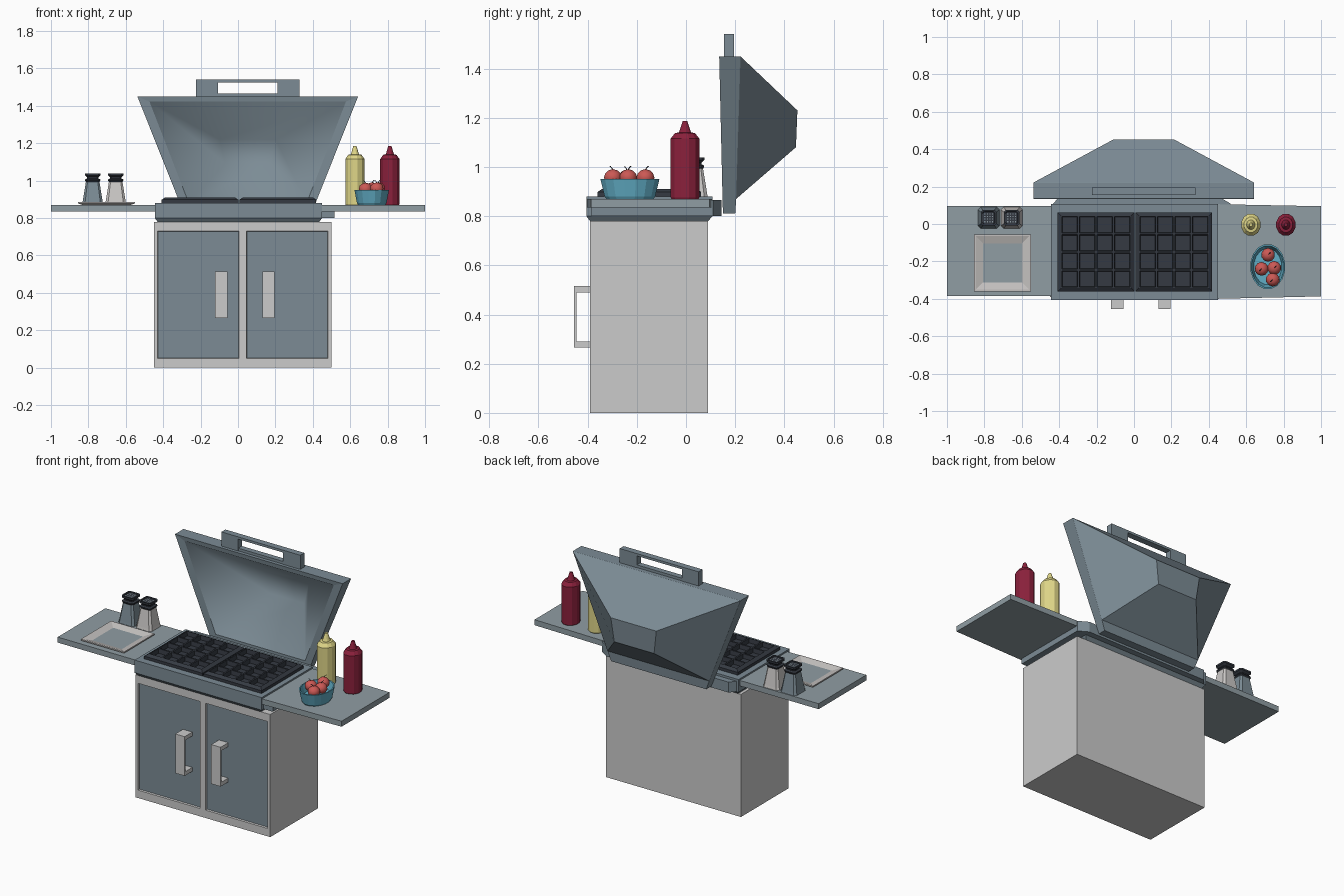
import bpy, bmesh
from math import cos, sin, pi

if "Cube" in bpy.data.objects:
    bpy.data.objects.remove(bpy.data.objects["Cube"])


def mat(name, r, g, b):
    m = bpy.data.materials.new(name)
    m.diffuse_color = (r, g, b, 1)
    m.use_nodes = True
    m.node_tree.nodes["Principled BSDF"].inputs["Base Color"].default_value = m.diffuse_color
    return m


SLATE = mat("slate", .2, .26, .30)
SHELF = mat("shelf_steel", .28, .34, .37)
DARK = mat("cast_iron", .035, .042, .055)
RED = mat("red", .26, .015, .045)
YELLOW = mat("yellow", .75, .68, .25)
TEAL = mat("teal", .12, .42, .56)
TOMATO = mat("tomato_red", .6, .1, .09)


def finish(name, bm, *mats):
    bmesh.ops.recalc_face_normals(bm, faces=bm.faces)
    me = bpy.data.meshes.new(name)
    bm.to_mesh(me)
    bm.free()
    ob = bpy.data.objects.new(name, me)
    bpy.context.collection.objects.link(ob)
    for m in mats:
        me.materials.append(m)
    return ob


def loft(name, rings, *mats, smooth_rows=0):
    """Skin equal-length rings of points and cap both ends."""
    bm = bmesh.new()
    vs = [[bm.verts.new(p) for p in r] for r in rings]
    n = len(rings[0])
    cap = bm.faces.new(vs[0])
    cap.smooth = smooth_rows > 0
    for k, (a, b) in enumerate(zip(vs, vs[1:])):
        for i in range(n):
            f = bm.faces.new((a[i], a[(i + 1) % n], b[(i + 1) % n], b[i]))
            f.smooth = k < smooth_rows
    bm.faces.new(vs[-1])
    return finish(name, bm, *mats)


def rect(x0, x1, y0, y1, z):
    return [(x0, y0, z), (x1, y0, z), (x1, y1, z), (x0, y1, z)]


def box(name, x0, x1, y0, y1, z0, z1, *mats):
    return loft(name, [rect(x0, x1, y0, y1, z0), rect(x0, x1, y0, y1, z1)], *mats)


def slab(name, pts, z0, z1, *mats):
    return loft(name, [[(x, y, z) for x, y in pts] for z in (z0, z1)], *mats)


def lathe(name, cx, cy, prof, n, m, sx=1, sy=1):
    return loft(name, [[(cx + sx * r * cos(2 * pi * (i + .5) / n),
                         cy + sy * r * sin(2 * pi * (i + .5) / n), z)
                        for i in range(n)] for r, z in prof], m)


# Cabinet with two recessed door panels
bm = bmesh.new()
bmesh.ops.create_cube(bm, size=1)
for v in bm.verts:
    v.co = (.025 + v.co.x * .95, -.15 + v.co.y * .48, .39 + v.co.z * .78)
bmesh.ops.bisect_plane(bm, geom=bm.verts[:] + bm.edges[:] + bm.faces[:],
                       plane_co=(.025, 0, 0), plane_no=(1, 0, 0))
doors = [f for f in bm.faces if all(v.co.y < -.38 for v in f.verts)]
bmesh.ops.inset_individual(bm, faces=doors, thickness=.028)
for f in doors:
    for v in f.verts:
        v.co.z = .05 if v.co.z < .4 else .73
bmesh.ops.inset_individual(bm, faces=doors, thickness=.003, depth=-.012)
for f in doors:
    f.material_index = 1
finish("cabinet", bm, mat("light_grey", .62, .62, .63), SLATE)

# C-shaped door handles
C = [(-.375, .265), (-.455, .265), (-.455, .515), (-.375, .515),
     (-.375, .49), (-.445, .49), (-.445, .29), (-.375, .29)]
for side, x in (("left", -.123), ("right", .13)):
    loft("door_handle_" + side, [[(x + d, y, z) for y, z in C] for d in (0, .066)])

# Firebox with chamfered underside, and hinge bracket behind it
loft("firebox", [rect(-.43, .435, -.39, .09, .78), rect(-.445, .45, -.405, .108, .80),
                 rect(-.445, .45, -.405, .108, .88)], SLATE)
slab("hinge_bracket", [(-.44, .1), (-.40, .145), (.455, .145), (.515, .11),
                       (.515, -.385), (-.44, -.385)], .80, .866, SLATE)

# Side shelves
slab("shelf_left", [(-1, -.385), (-.44, -.385), (-.44, .095), (-1, .095)], .835, .87, SHELF)
slab("shelf_right", [(.44, -.4), (1, -.387), (1, .095), (.44, .106)], .835, .87, SHELF)

# Grates: 4 x 4 sunken cells, chamfered outer edge
for side, x0 in (("left", -.408), ("right", .008)):
    x1, y0, y1 = x0 + .41, -.36, .062
    bm = bmesh.new()
    bmesh.ops.create_grid(bm, x_segments=4, y_segments=4, size=.5)
    for v in bm.verts:
        v.co = ((x0 + x1) / 2 + v.co.x * (x1 - x0 - .036),
                (y0 + y1) / 2 + v.co.y * (y1 - y0 - .036), .91)
    rim = [e for e in bm.edges if e.is_boundary]
    cells = bm.faces[:]
    for grow, z in ((.018, .898), (0, .87)):
        new = bmesh.ops.extrude_edge_only(bm, edges=rim)["geom"]
        for v in [g for g in new if isinstance(g, bmesh.types.BMVert)]:
            v.co.x += grow if v.co.x > (x0 + x1) / 2 else -grow
            v.co.y += grow if v.co.y > (y0 + y1) / 2 else -grow
            v.co.x = min(max(v.co.x, x0), x1)
            v.co.z = z
        rim = [g for g in new if isinstance(g, bmesh.types.BMEdge)]
    bmesh.ops.inset_individual(bm, faces=cells, thickness=.007)
    bmesh.ops.inset_individual(bm, faces=cells, thickness=.004, depth=-.028)
    finish("grate_" + side, bm, DARK)


# Open lid: inner bowl, slanted rim, faceted hood
def trap(ht, hb, zt, zb, yt, yb, c=.052):
    return [(c - ht, yt, zt), (c + ht, yt, zt), (c + hb, yb, zb), (c - hb, yb, zb)]


loft("lid", [trap(.15, .12, 1.22, 1.09, .42, .42),
             trap(.525, .315, 1.422, .88, .139, .151),
             trap(.59, .335, 1.45, .81, .135, .15),
             trap(.59, .335, 1.45, .81, .22, .20),
             trap(.589, .358, 1.449, .87, .222, .204),
             trap(.16, .14, 1.23, 1.08, .453, .447)], SLATE, smooth_rows=1)

# Lid handle
H = [(-.225, 1.445), (-.225, 1.54), (.33, 1.54), (.33, 1.445), (.21, 1.445),
     (.21, 1.525), (-.108, 1.525), (-.108, 1.445)]
loft("lid_handle", [[(x, y, z) for x, z in H] for y in (.155, .195)], SLATE)
box("lid_handle_foot", -.11, .212, .157, .193, 1.445, 1.467, SLATE)

# Square plate: sloped rim and a darker bottom
plate = loft("plate", [rect(-.83, -.575, -.335, -.08, .87), rect(-.855, -.55, -.36, -.055, .878),
                       rect(-.855, -.55, -.36, -.055, .886), rect(-.845, -.56, -.35, -.065, .886),
                       rect(-.807, -.598, -.312, -.103, .873)],
             mat("plate_grey", .55, .53, .52), SHELF)
plate.data.polygons[-1].material_index = 1


# Shakers: tapered chamfered-square bodies, flanged caps, holes
def cut_square(cx, cy, h, z, k=.75):
    return [(cx + a * h, cy + b * h, z) for a, b in
            ((-k, -1), (k, -1), (1, -k), (1, k), (k, 1), (-k, 1), (-1, k), (-1, -k))]


for kind, x, m in (("dark", -.777, SLATE), ("light", -.654, mat("shaker_grey", .6, .58, .57))):
    def stack(name, prof, mm):
        return loft(name, [cut_square(x, .033, h, z) for h, z in prof], mm)
    stack("shaker_body_" + kind, [(.057, .87), (.054, .885), (.036, .995)], m)
    stack("shaker_cap_" + kind, [(.036, .993), (.041, 1.0), (.041, 1.006), (.03, 1.011),
                                 (.03, 1.018), (.042, 1.028), (.042, 1.039),
                                 (.034, 1.039), (.032, 1.034)], DARK)
    bm = bmesh.new()
    for i in range(4):
        for j in range(4):
            px, py, s = x + (i - 1.5) * .014, .033 + (j - 1.5) * .014, .003
            bm.faces.new([bm.verts.new(p) for p in rect(px - s, px + s, py - s, py + s, 1.0355)])
    finish("shaker_holes_" + kind, bm, SHELF)

# Sauce bottles
for name, x, m in (("mustard_bottle", .625, YELLOW), ("ketchup_bottle", .812, RED)):
    lathe(name, x, -.004, [(.052, .87), (.055, .876), (.055, 1.115), (.038, 1.138),
                           (.024, 1.14), (.021, 1.147), (.009, 1.186)], 12, m, .97, 1.1)

# Oval bowl
lathe("bowl", .715, -.228, [(.8, .87), (.86, .88), (1, .95), (.93, .95), (.8, .90)],
      16, TEAL, .094, .122)

# Tomatoes with bent stems
for i, (x, y, z, lean) in enumerate(((.717, -.165, .957, .012), (.682, -.24, .955, -.01),
                                     (.75, -.235, .957, .01), (.742, -.297, .957, -.012))):
    bm = bmesh.new()
    bmesh.ops.create_icosphere(bm, subdivisions=2, radius=.037)
    for v in bm.verts:
        v.co = (x + v.co.x, y + v.co.y, z + v.co.z * .92)
    for f in bm.faces:
        f.smooth = True
    finish(f"tomato_{i + 1}", bm, TOMATO)
    loft(f"tomato_stem_{i + 1}",
         [[(x + dx + r * cos(a * pi / 2), y + dx + r * sin(a * pi / 2), zz) for a in range(4)]
          for dx, zz, r in ((0, z + .028, .003), (lean * .3, z + .038, .002), (lean, z + .046, .003))],
         DARK)
